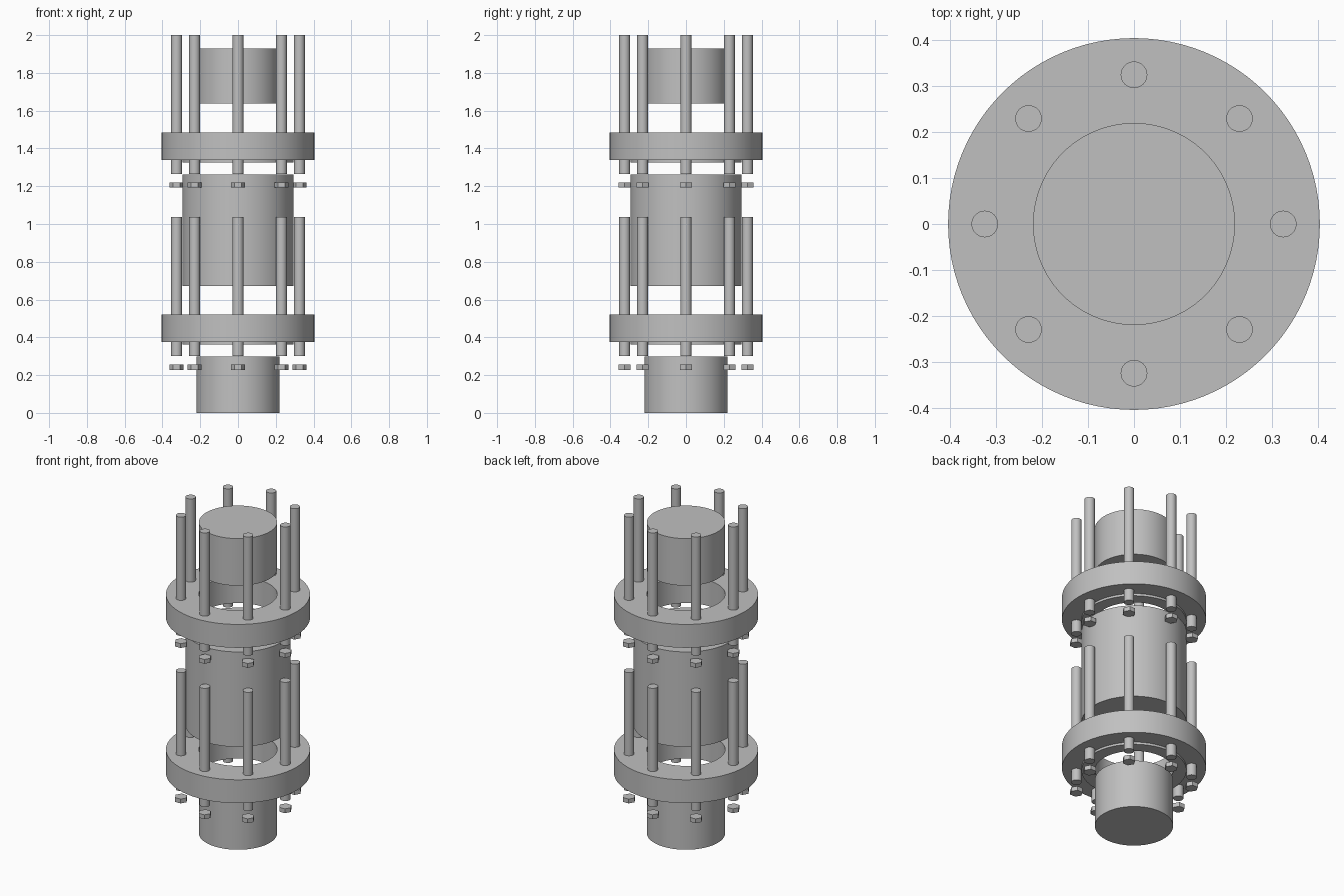
import bpy
import bmesh
from math import cos, sin, pi, radians

if "Cube" in bpy.data.objects:
    bpy.data.objects.remove(bpy.data.objects["Cube"], do_unlink=True)

steel = bpy.data.materials.new("plain_grey_steel")
steel.use_nodes = True
GREY = (0.53, 0.53, 0.53, 1)
steel.diffuse_color = GREY
steel.node_tree.nodes["Principled BSDF"].inputs["Base Color"].default_value = GREY


def finish(obj, name, smooth=True):
    obj.name = name
    obj.data.materials.append(steel)
    if smooth:
        bpy.ops.object.select_all(action="DESELECT")
        obj.select_set(True)
        bpy.context.view_layer.objects.active = obj
        bpy.ops.object.shade_smooth_by_angle(angle=radians(30))


def cylinder(name, radius, bottom, top, x=0, y=0, sides=96):
    bpy.ops.mesh.primitive_cylinder_add(
        vertices=sides, radius=radius, depth=top - bottom,
        location=(x, y, (bottom + top) / 2))
    finish(bpy.context.object, name, sides > 6)
    return bpy.context.object


def ring(name, profile, sides=96):
    """Turn a closed (radius, height) profile around z."""
    bm = bmesh.new()
    loops = [[bm.verts.new((r * cos(2 * pi * i / sides), r * sin(2 * pi * i / sides), z))
              for r, z in profile] for i in range(sides)]
    n = len(profile)
    for i in range(sides):
        a, b = loops[i], loops[(i + 1) % sides]
        for j in range(n):
            k = (j + 1) % n
            bm.faces.new((a[j], b[j], b[k], a[k]))
    bmesh.ops.recalc_face_normals(bm, faces=bm.faces)
    mesh = bpy.data.meshes.new(name)
    bm.to_mesh(mesh)
    bm.free()
    obj = bpy.data.objects.new(name, mesh)
    bpy.context.collection.objects.link(obj)
    finish(obj, name)


# Solid cylinders spaced along the axis
cylinder("lower_plug", 0.22, 0, 0.298)
cylinder("middle_body", 0.295, 0.673, 1.262)
cylinder("upper_plug", 0.22, 1.638, 1.93)

# Two flange assemblies: ring with a raised lip, eight rods and eight nuts
BORE, LIP, RIM = 0.22, 0.295, 0.405
for label, base in (("lower", 0.375), ("upper", 1.339)):
    top, lip = base + 0.145, base - 0.014
    ring(label + "_flange", [(BORE, lip), (LIP, lip), (LIP, base),
                             (RIM, base), (RIM, top), (BORE, top)])
    for i in range(8):
        x, y = 0.325 * cos(i * pi / 4), 0.325 * sin(i * pi / 4)
        cylinder(f"{label}_rod_{i + 1}", 0.029, base - 0.075, base + 0.661, x, y, 32)
        nut = cylinder(f"{label}_nut_{i + 1}", 0.037, base - 0.147, base - 0.12, x, y, 6)
        # Point the hexagon corners along x
        nut.rotation_euler.z = radians(30)
